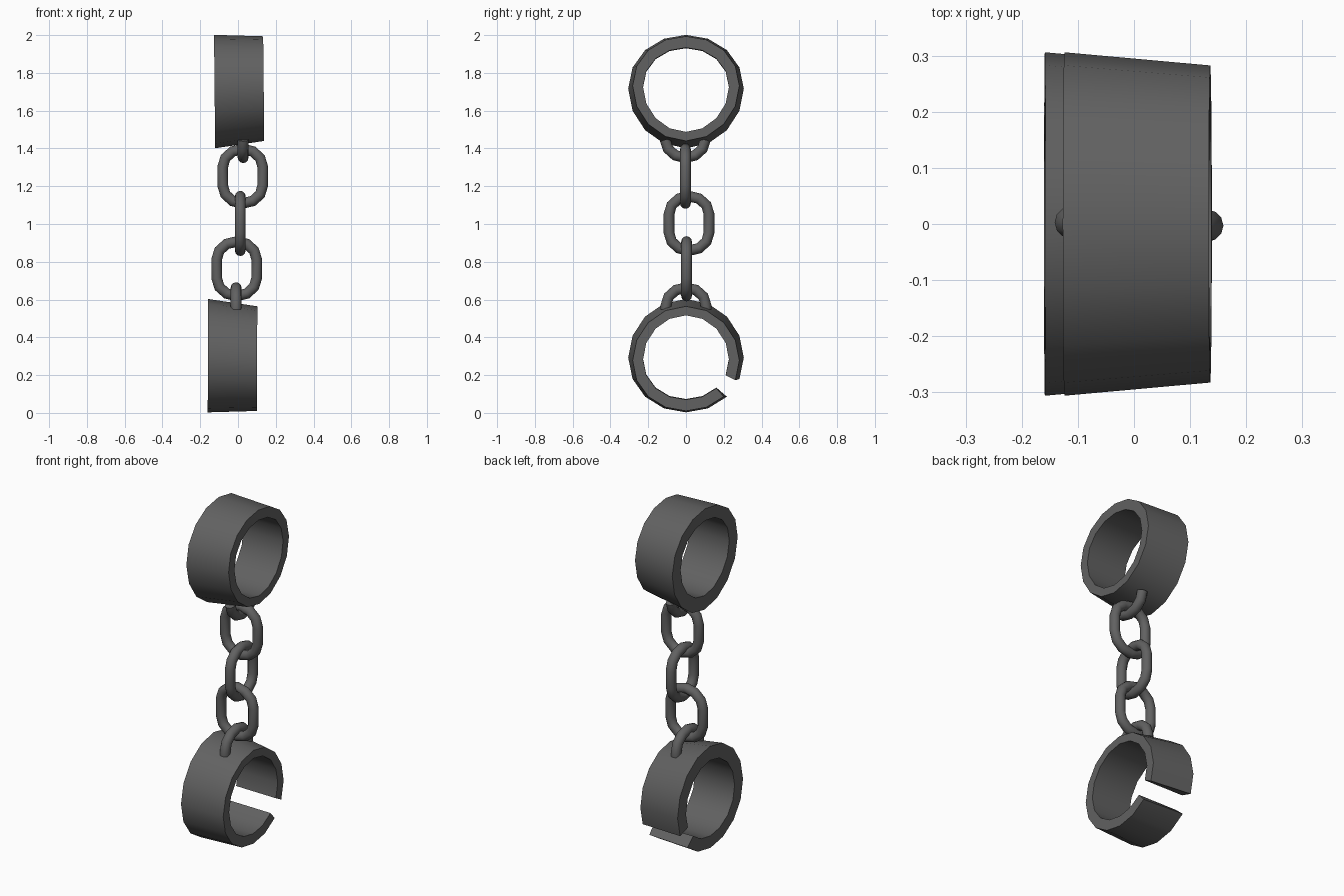
import bpy, bmesh, math
from mathutils import Vector

if "Cube" in bpy.data.objects:
    bpy.data.objects.remove(bpy.data.objects["Cube"])

SIDES = 16      # segments round a cuff
TUBE_R = 0.0285  # chain wire radius

iron = bpy.data.materials.new("dark_iron")
iron.diffuse_color = (0.12, 0.12, 0.12, 1)
iron.use_nodes = True
iron.node_tree.nodes["Principled BSDF"].inputs["Base Color"].default_value = iron.diffuse_color


def finish(name, bm):
    bmesh.ops.recalc_face_normals(bm, faces=bm.faces)
    me = bpy.data.meshes.new(name)
    bm.to_mesh(me)
    bm.free()
    me.materials.append(iron)
    ob = bpy.data.objects.new(name, me)
    bpy.context.collection.objects.link(ob)
    bpy.ops.object.select_all(action='DESELECT')
    ob.select_set(True)
    bpy.context.view_layer.objects.active = ob
    bpy.ops.object.shade_smooth_by_angle(angle=math.radians(50))
    return ob


def sweep(bm, rings, closed):
    """Skin a list of vertex rings, capping the ends when open."""
    n = len(rings[0])
    for i in range(len(rings) if closed else len(rings) - 1):
        a, b = rings[i], rings[(i + 1) % len(rings)]
        for j in range(n):
            k = (j + 1) % n
            bm.faces.new((a[j], a[k], b[k], b[j]))
    if not closed:
        bm.faces.new(rings[0])
        bm.faces.new(rings[-1])


def cuff(name, cx, cz, slope, lean, sag, first=0, count=SIDES):
    """Tapered band round the x axis; wide on the left, straight bore."""
    bm = bmesh.new()
    # x, radius, share of the axis slope
    profile = [(-0.13, 0.3, 1), (0.13, 0.277, 1), (0.13, 0.223, 0.2), (-0.13, 0.223, 0.2)]
    closed = count == SIDES
    rings = []
    for i in range(first, first + count + (0 if closed else 1)):
        a = 2 * math.pi * i / SIDES
        ring = []
        for x, r, share in profile:
            y, z = 1.02 * r * math.cos(a), r * math.sin(a)
            ring.append(bm.verts.new((cx + x + lean * z, y,
                        cz + z + slope * share * x + sag * math.cos(a) ** 2)))
        rings.append(ring)
    sweep(bm, rings, closed)
    return finish(name, bm)


def tube(name, path, axis, centre, closed):
    """Round wire along a planar path of (across, z) points."""
    bm = bmesh.new()
    across = Vector((1, 0, 0)) if axis == 'x' else Vector((0, 1, 0))
    side = Vector((0, 1, 0)) if axis == 'x' else Vector((1, 0, 0))
    up = Vector((0, 0, 1))
    pts = [across * u + up * v for u, v in path]
    n = len(pts)
    rings = []
    for i, p in enumerate(pts):
        prev = pts[(i - 1) % n] if closed or i > 0 else p
        nxt = pts[(i + 1) % n] if closed or i < n - 1 else p
        normal = side.cross((nxt - prev).normalized())
        rings.append([bm.verts.new(Vector(centre) + p + TUBE_R * (
            normal * math.cos(t) + side * math.sin(t)))
            for t in [2 * math.pi * j / 12 for j in range(12)]])
    sweep(bm, rings, closed)
    return finish(name, bm)


def half_oval(straight):
    return [(0.106 * math.cos(math.pi * i / 6),
             straight + 0.095 * math.sin(math.pi * i / 6)) for i in range(7)]


# Cuffs: the upper one closed, the lower one open by one segment
cuff("upper_cuff", 0.006, 1.709, 0.06, -0.01, 0.015)
cuff("lower_cuff", -0.029, 0.295, -0.06, 0.005, -0.01, first=-1, count=SIDES - 1)

# Three interlocked links
arc = half_oval(0.049)
oval = arc + [(-u, -v) for u, v in arc]
tube("upper_link", oval, 'x', (0.025, -0.003, 1.253), True)
tube("middle_link", oval, 'y', (0.012, 0.016, 1.003), True)
tube("lower_link", oval, 'x', (-0.007, 0.003, 0.763), True)

# Half-loop eyes sunk into the cuff walls
eye = half_oval(0)
tube("lower_eye", [(0.106, -0.02)] + eye + [(-0.106, -0.02)], 'y',
     (-0.01, 0, 0.568), False)
tube("upper_eye", [(-u, -v) for u, v in eye], 'y', (0.027, -0.004, 1.446), False)
